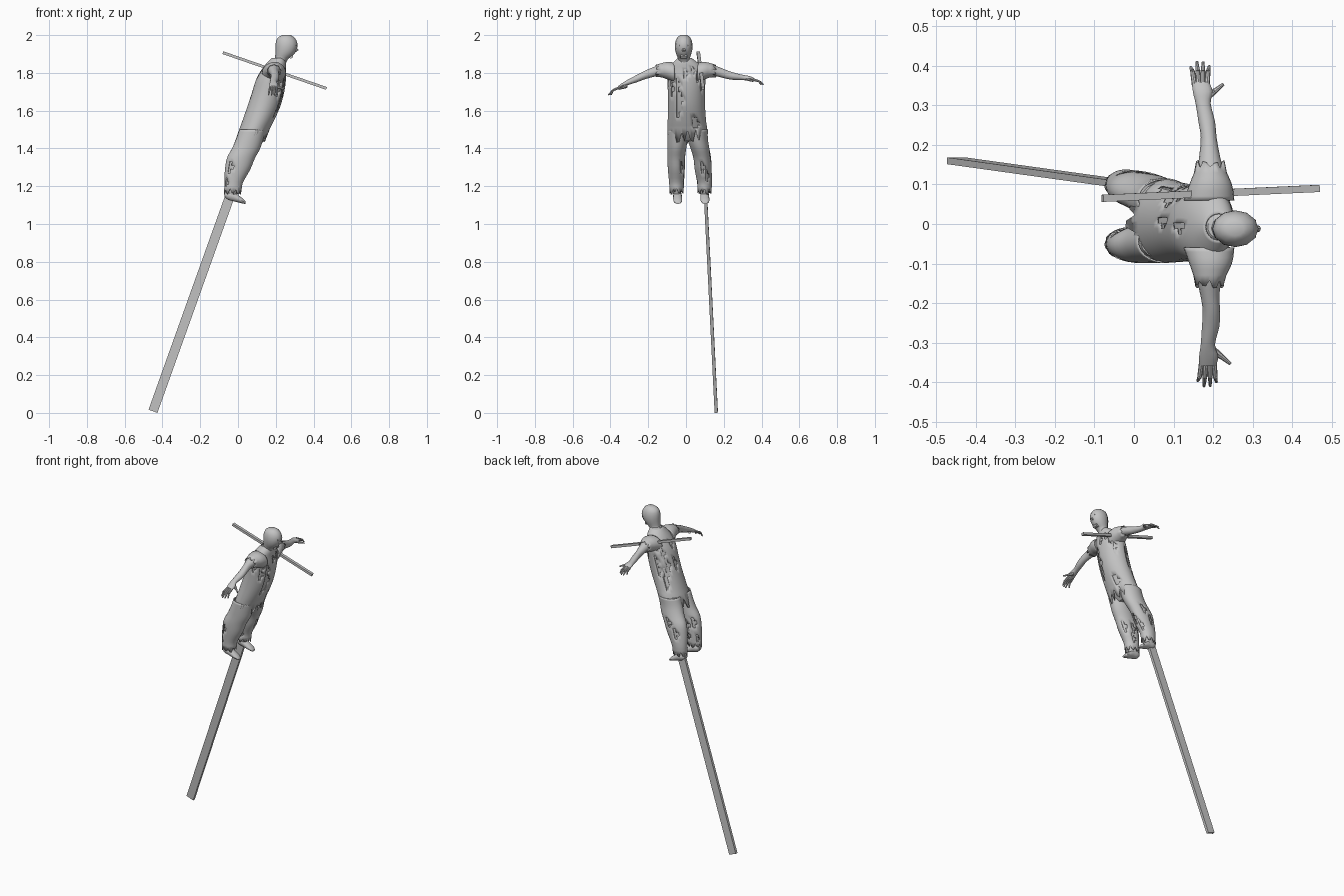
import bpy, bmesh, math, random
from mathutils import Vector, Matrix

if "Cube" in bpy.data.objects:
    bpy.data.objects.remove(bpy.data.objects["Cube"])

random.seed(4)
grey = bpy.data.materials.new("weathered grey")
grey.diffuse_color = (0.55, 0.55, 0.55, 1)
grey.use_nodes = True
grey.node_tree.nodes["Principled BSDF"].inputs["Base Color"].default_value = grey.diffuse_color


def finish(name, bm):
    bmesh.ops.recalc_face_normals(bm, faces=bm.faces)
    me = bpy.data.meshes.new(name)
    bm.to_mesh(me)
    bm.free()
    ob = bpy.data.objects.new(name, me)
    bpy.context.collection.objects.link(ob)
    me.materials.append(grey)
    return ob


def smooth_rings(rings, steps):
    """Catmull-Rom interpolation between the cross-sections."""
    out = []
    for k in range(len(rings) - 1):
        p0, p1, p2 = rings[max(k - 1, 0)], rings[k], rings[k + 1]
        p3 = rings[min(k + 2, len(rings) - 1)]
        for s in range(steps):
            t = s / steps
            out.append([0.5 * (2*b + (c-a)*t + (2*a-5*b+4*c-d)*t*t + (3*b-a-3*c+d)*t**3)
                        for a, b, c, d in zip(p0, p1, p2, p3)])
    return out + [list(rings[-1])]


def tube(name, rings, axis='z', n=16, steps=3, caps=True, grow=0.0,
         ragged=0.0, lean=(0, 0, -1), slits=0, slit_len=3):
    """Loft ellipses: ring = (position on axis, centre u, centre v, radius u, radius v)."""
    bm = bmesh.new()
    rows = []
    for a, cu, cv, ru, rv in smooth_rings(rings, steps):
        row = []
        for i in range(n):
            t = 2 * math.pi * i / n
            u, v = cu + (ru + grow) * math.cos(t), cv + (rv + grow) * math.sin(t)
            row.append(bm.verts.new({'z': (u, v, a), 'y': (u, a, v), 'x': (a, u, v)}[axis]))
        rows.append(row)
    grid = [[bm.faces.new((r[i], r[(i+1) % n], q[(i+1) % n], q[i])) for i in range(n)]
            for r, q in zip(rows, rows[1:])]
    if caps:
        bm.faces.new(rows[0])
        bm.faces.new(rows[-1])
    if ragged:      # torn strips along the last ring
        for i, v in enumerate(rows[-1]):
            drop = random.uniform(0.6, 1) if i % 3 else random.uniform(0, 0.25)
            v.co += Vector(lean) * ragged * drop
    if slits:       # torn holes through the cloth
        dead = set()
        for _ in range(slits):
            j, i = random.randrange(4, len(grid) - slit_len), random.randrange(n)
            for k in range(slit_len):
                dead.add(grid[j + k][i])
                if k == 1:
                    dead.add(grid[j + k][(i + 1) % n])
        bmesh.ops.delete(bm, geom=list(dead), context='FACES')
    ob = finish(name, bm)
    if not caps:
        m = ob.modifiers.new("cloth", 'SOLIDIFY')
        m.thickness = 0.004
    return ob


def board(name, a, b, width, thick):
    a, b = Vector(a), Vector(b)
    d = (b - a).normalized()
    w = Vector((0, 1, 0)).cross(d).normalized()
    rot = Matrix((w, d.cross(w), d)).transposed().to_4x4()
    bm = bmesh.new()
    bmesh.ops.create_cube(bm, size=1, matrix=Matrix.Translation((a + b) / 2) @ rot
                          @ Matrix.Diagonal((width, thick, (b - a).length, 1)))
    return finish(name, bm)


def cones(name, parts):
    bm = bmesh.new()
    for a, b, r1, r2 in parts:
        a, b = Vector(a), Vector(b)
        q = (b - a).to_track_quat('Z', 'Y').to_matrix().to_4x4()
        bmesh.ops.create_cone(bm, cap_ends=True, segments=8, radius1=r1, radius2=r2,
                              depth=(b - a).length, matrix=Matrix.Translation((a + b) / 2) @ q)
    return finish(name, bm)


# wooden pole and cross board
board("pole", (-0.45, 0.16, 0.009), (0.205, 0.069, 1.84), 0.05, 0.017)
board("cross_board", (-0.08, 0.065, 1.907), (0.468, 0.09, 1.718), 0.015, 0.018)

# torso and torn shirt over it
torso = [(1.88, .215, -.008, .035, .035), (1.855, .205, -.003, .05, .065),
         (1.82, .19, .002, .063, .095), (1.77, .176, .002, .078, .101),
         (1.70, .160, .002, .085, .098), (1.62, .136, .003, .087, .098),
         (1.54, .104, .005, .083, .102), (1.50, .086, .008, .08, .106)]
tube("torso", torso, n=24, grow=-0.007)
tube("hips", [(1.54, .104, .005, .07, .09), (1.48, .075, .008, .07, .095),
              (1.44, .06, .01, .05, .075)], n=24)
tube("shirt", torso, n=44, caps=False, ragged=0.085, lean=(-.35, 0, -1), slits=22)

# head with nose, brow and jaw
tube("head", [(1.84, .2, -.006, .05, .04), (1.872, .228, -.01, .036, .032),
              (1.892, .244, -.012, .047, .037), (1.92, .254, -.012, .056, .045),
              (1.955, .257, -.012, .058, .046), (1.985, .255, -.012, .046, .036),
              (2.0, .257, -.012, .022, .018)], n=12, steps=2)
cones("nose", [((.295, -.012, 1.94), (.314, -.012, 1.915), .007, .009)])
cones("brow_and_jaw", [((.300, -.034, 1.945), (.300, .010, 1.945), .009, .009),
                       ((.280, -.028, 1.888), (.280, .004, 1.888), .012, .012)])

# arms: (y, centre x, centre z, radius x, radius z), one list for each side
left = [(.06, .19, 1.80, .06, .05), (.10, .194, 1.812, .05, .042), (.14, .193, 1.814, .033, .03),
        (.18, .191, 1.803, .025, .026), (.22, .189, 1.79, .02, .023), (.26, .184, 1.781, .021, .019),
        (.305, .175, 1.775, .019, .014), (.335, .174, 1.771, .025, .013), (.36, .169, 1.764, .021, .009)]
right = [(-.06, .19, 1.80, .06, .05), (-.10, .194, 1.812, .05, .042), (-.14, .191, 1.814, .033, .03),
         (-.18, .192, 1.802, .024, .026), (-.22, .196, 1.788, .022, .023), (-.26, .194, 1.77, .022, .02),
         (-.305, .187, 1.751, .018, .015), (-.335, .189, 1.735, .024, .013), (-.36, .187, 1.722, .021, .009)]
for side, arm, s, tip_z in (("left", left, 1, 1.738), ("right", right, -1, 1.683)):
    tube(side + "_arm", arm, 'y', n=14)
    tube(side + "_sleeve", arm[:3], 'y', n=24, caps=False, grow=0.004,
         ragged=0.022, lean=(0, s, -.2))
    y, cx, z = arm[-1][:3]
    fingers = []
    for k in range(4):
        off = (k - 1.5) * 0.0105
        reach = (.397, .411, .41, .40)[k]
        mid = (cx + off * 1.25 - .001, s * .386, z * .55 + tip_z * .45 + .004)
        fingers += [((cx + off, s * .35, z + .002), mid, .0068, .006),
                    (mid, (cx + off * 1.5 - .002, s * reach, tip_z), .006, .0035)]
    fingers += [((cx + .01, s * .318, z + .008), (cx + .036, s * .337, z - .002), .011, .007),
                ((cx + .034, s * .335, z), (cx + .057, s * .354, z - .008), .007, .004)]
    cones(side + "_fingers", fingers)

# legs, torn trousers and feet
for side, y0, y1, y2, y3 in (("right", -.045, -.052, -.05, -.045), ("left", .062, .086, .098, .099)):
    leg = [(1.50, .078, y0, .066, .05), (1.45, .062, y0, .068, .05), (1.40, .043, (y0 + y1) / 2, .07, .046),
           (1.35, .016, y1, .07, .043), (1.29, -.002, y1 * .6 + y2 * .4, .063, .041),
           (1.225, -.022, y2, .046, .036), (1.19, -.026, y2, .042, .034)]
    tube(side + "_trouser", leg, n=26, caps=False, ragged=0.035, lean=(-.1, 0, -1), slits=7)
    tube(side + "_leg", leg[:-1] + [(1.19, -.027, y2, .038, .03), (1.145, -.036, y3, .03, .024)],
         n=16, grow=-0.005)
    # foot: (x, centre y, centre z, radius y, radius z)
    tube(side + "_foot", [(-.071, y3, 1.157, .012, .012), (-.055, y3, 1.153, .022, .024),
                          (-.025, y3, 1.146, .023, .026), (.005, y3 + .001, 1.132, .024, .019),
                          (.03, y3 + .002, 1.119, .021, .012), (.041, y3 + .002, 1.112, .012, .006)],
         'x', n=14)

# smooth shading with sharp edges kept
bpy.ops.object.select_all(action='SELECT')
bpy.context.view_layer.objects.active = bpy.data.objects["torso"]
bpy.ops.object.shade_smooth_by_angle(angle=math.radians(40))
